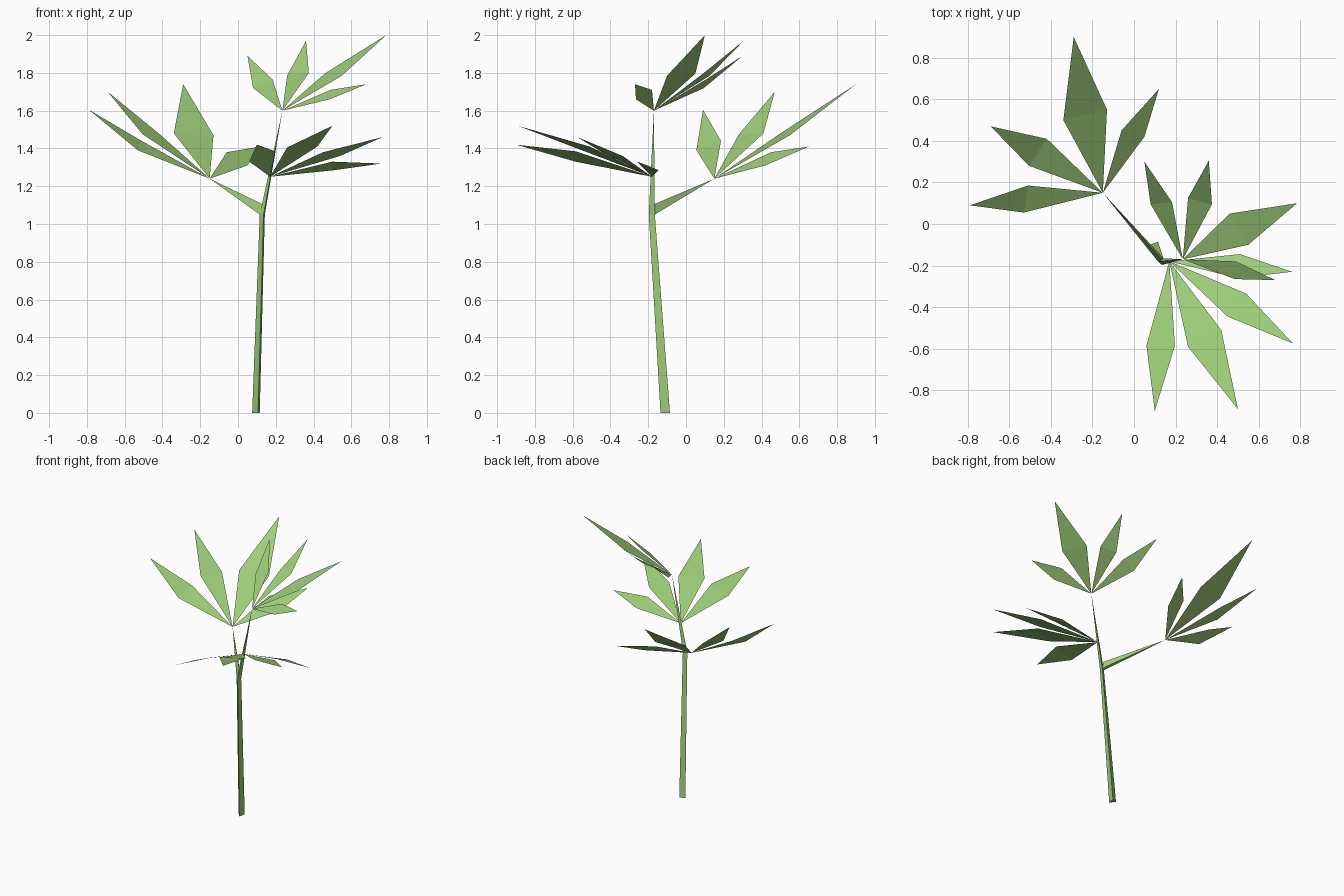
import bpy
from mathutils import Vector

green = bpy.data.materials.new("leaf_green")
green.diffuse_color = (0.34, 0.61, 0.19, 1)


def make(name, verts, faces):
    me = bpy.data.meshes.new(name)
    me.from_pydata([tuple(v) for v in verts], [], faces)
    me.materials.append(green)
    ob = bpy.data.objects.new(name, me)
    bpy.context.collection.objects.link(ob)
    return ob


def leaf_cluster(name, base, leaves):
    """Each leaf is (side, side, tip): a kite creased across its widest point."""
    verts, faces = [Vector(base)], []
    for leaf in leaves:
        a, b, tip = (Vector(p) for p in leaf)
        if (a - verts[0]).cross(b - verts[0]).z < 0:  # upper side faces up
            a, b = b, a
        i = len(verts)
        verts += [a, b, tip]
        faces += [(0, i, i + 1), (i, i + 2, i + 1)]
    make(name, verts, faces)


# Three-sided trunk, tapering upward and then to a point at the crown
trunk_foot = [(.075, -.10, 0), (.106, -.135, 0), (.115, -.085, 0)]
trunk_fork = [(.115, -.18, 1.05), (.135, -.197, 1.05), (.142, -.165, 1.05)]
crown = (.235, -.17, 1.60)
sides = [(i, (i + 1) % 3, (i + 1) % 3 + 3, i + 3) for i in range(3)]
tips = [(i + 3, (i + 1) % 3 + 3, 6) for i in range(3)]
make("trunk", trunk_foot + trunk_fork + [crown], [(2, 1, 0)] + sides + tips)

# Side branch, a three-sided spike from the fork
branch_tip = (-.15, .15, 1.24)
make("side_branch",
     [trunk_fork[0], trunk_fork[2], (.13, -.168, 1.105), branch_tip],
     [(0, 1, 2), (1, 0, 3), (2, 1, 3), (0, 2, 3)])

# Leaf fans
leaf_cluster("branch_leaves", branch_tip, [
    ((-.34, .50, 1.48), (-.13, .55, 1.47), (-.29, .90, 1.74)),
    ((-.06, .45, 1.38), (.05, .42, 1.31), (.12, .65, 1.41)),
    ((-.42, .41, 1.48), (-.505, .28, 1.475), (-.69, .47, 1.70)),
    ((-.51, .185, 1.44), (-.53, .055, 1.39), (-.79, .09, 1.605)),
])
leaf_cluster("front_leaves", (.17, -.18, 1.25), [
    ((.51, -.145, 1.285), (.50, -.26, 1.33), (.76, -.23, 1.32)),
    ((.45, -.445, 1.38), (.54, -.335, 1.36), (.765, -.575, 1.46)),
    ((.26, -.59, 1.405), (.42, -.51, 1.41), (.50, -.89, 1.52)),
    ((.06, -.585, 1.33), (.197, -.585, 1.385), (.10, -.90, 1.42)),
])
leaf_cluster("crown_leaves", crown, [
    ((.08, .095, 1.72), (.183, .105, 1.765), (.05, .30, 1.89)),
    ((.26, .125, 1.785), (.375, .095, 1.80), (.36, .305, 1.97)),
    ((.46, .05, 1.797), (.55, -.10, 1.785), (.785, .10, 2.0)),
    ((.49, -.18, 1.71), (.485, -.265, 1.66), (.68, -.27, 1.74)),
])
